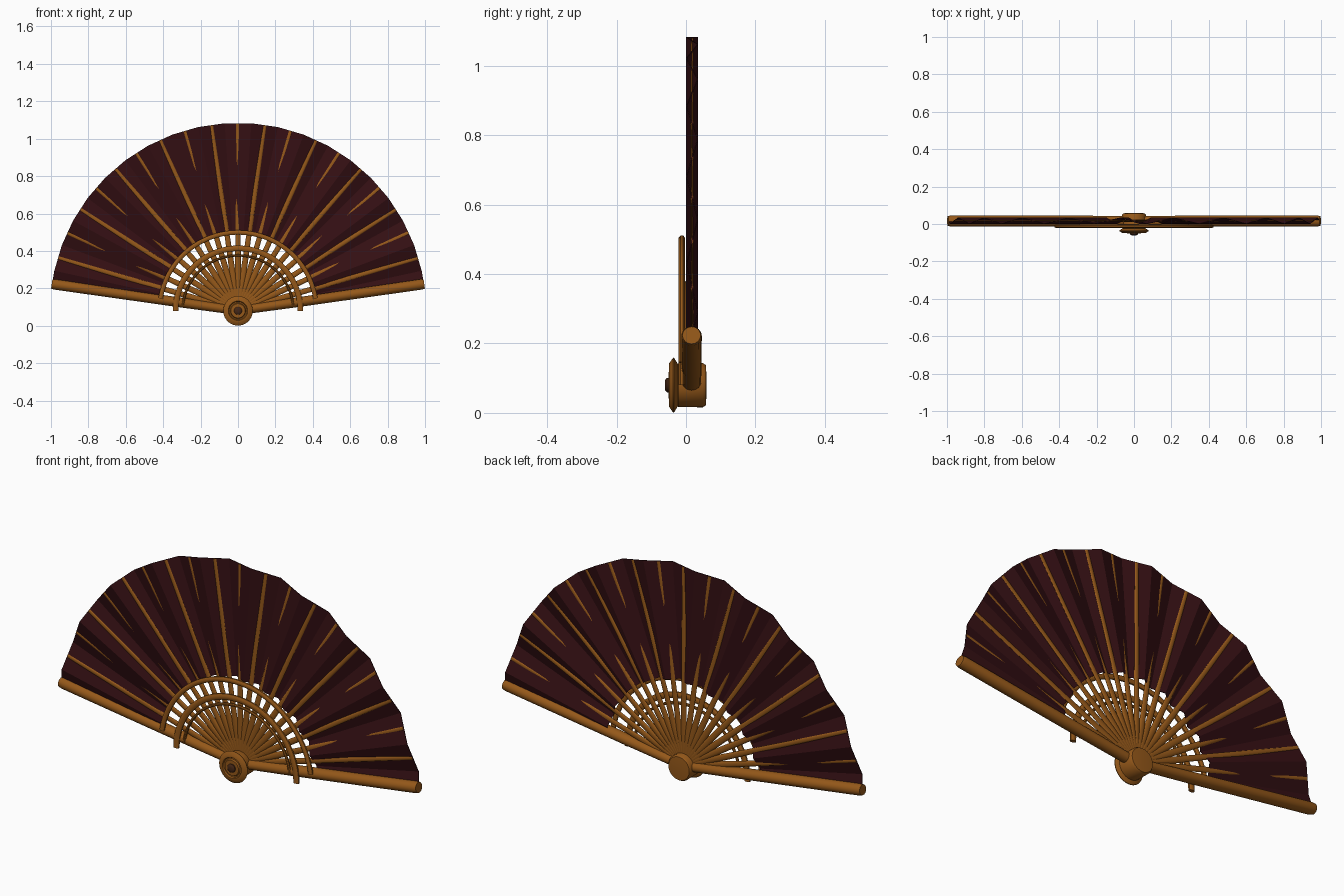
import bpy, bmesh, math
from mathutils import Vector

if "Cube" in bpy.data.objects:
    bpy.data.objects.remove(bpy.data.objects["Cube"])

PIVOT = Vector((0, 0, 0.08))      # rivet centre
START, STEP, COUNT = math.radians(8.2), math.radians(8.18), 20
LEAF_Y = 0.0175                   # middle plane of the leaf


def material(name, rgb):
    m = bpy.data.materials.new(name)
    m.diffuse_color = (*rgb, 1)
    m.use_nodes = True
    m.node_tree.nodes["Principled BSDF"].inputs["Base Color"].default_value = m.diffuse_color
    return m


WOOD = material("golden brown wood", (0.30, 0.098, 0.010))
LEAF = material("dark maroon cloth", (0.034, 0.0048, 0.0065))
PIN = material("dark bronze pin", (0.06, 0.02, 0.008))


def polar(angle, r, y):
    return PIVOT + Vector((r * math.cos(angle), y, r * math.sin(angle)))


def finish(name, bm, mat, smooth=True):
    bmesh.ops.recalc_face_normals(bm, faces=bm.faces)
    mesh = bpy.data.meshes.new(name)
    bm.to_mesh(mesh)
    bm.free()
    mesh.materials.append(mat)
    ob = bpy.data.objects.new(name, mesh)
    bpy.context.collection.objects.link(ob)
    if smooth:
        bpy.ops.object.select_all(action='DESELECT')
        ob.select_set(True)
        bpy.context.view_layer.objects.active = ob
        bpy.ops.object.shade_smooth_by_angle(angle=math.radians(40))
    return ob


def skin(name, rings, mat):
    """Closed skin over a list of point rings, with capped ends."""
    bm = bmesh.new()
    rows = [[bm.verts.new(p) for p in ring] for ring in rings]
    n = len(rows[0])
    for a, b in zip(rows, rows[1:]):
        for i in range(n):
            j = (i + 1) % n
            bm.faces.new((a[i], a[j], b[j], b[i]))
    bm.faces.new(rows[0])
    bm.faces.new(rows[-1])
    return finish(name, bm, mat)


def bar(name, angle, stations, y, sides, mat=WOOD):
    """Elliptical bar running outward from the rivet; stations = (radius, width, depth)."""
    across = Vector((-math.sin(angle), 0, math.cos(angle)))
    rings = []
    for r, w, d in stations:
        c = polar(angle, r, y)
        rings.append([c + across * (w / 2 * math.cos(t)) + Vector((0, d / 2 * math.sin(t), 0))
                      for t in (2 * math.pi * i / sides for i in range(sides))])
    return skin(name, rings, mat)


def arch(name, radius, width, depth, y, a0, a1, steps=48, sides=8):
    """Curved band centred on the rivet."""
    rings = []
    for s in range(steps + 1):
        a = math.radians(a0 + (a1 - a0) * s / steps)
        rings.append([polar(a, radius + width / 2 * math.cos(t), y + depth / 2 * math.sin(t))
                      for t in (2 * math.pi * (i + 0.5) / sides for i in range(sides))])
    return skin(name, rings, WOOD)


def turned(name, profile, mat, sides=40):
    """Turned part about the rivet axis; profile = (radius, y)."""
    return skin(name, [[polar(2 * math.pi * i / sides, r, y) for i in range(sides)]
                       for r, y in profile], mat)


# Pleated leaf: zigzag sheet with folds halfway between the sticks
angles = [START] + [START + STEP * (k + 0.5) for k in range(COUNT)] + [START + STEP * COUNT]
bm = bmesh.new()
rows = []
for k, a in enumerate(angles):
    off = 0 if k in (0, COUNT + 1) else (0.016 if k % 2 else -0.016)
    rows.append([bm.verts.new(polar(a, r, LEAF_Y + off)) for r in (0.425, 1.005)])
for a, b in zip(rows, rows[1:]):
    bm.faces.new((a[0], a[1], b[1], b[0]))
leaf = finish("pleated_leaf", bm, LEAF, smooth=False)
solid = leaf.modifiers.new("thickness", 'SOLIDIFY')
solid.thickness = 0.003
solid.offset = 0

# Sticks: run through the middle of each pleat
for k in range(1, COUNT):
    bar(f"stick_{k}", START + STEP * k,
        [(0.02, 0.030, 0.014), (0.22, 0.032, 0.014), (0.43, 0.027, 0.011), (1.0, 0.019, 0.008)],
        LEAF_Y, 10)

# Guards: thick rounded outer sticks
for side, a in (("right", START), ("left", math.pi - START)):
    bar(f"guard_{side}", a, [(0.0, 0.046, 0.054), (0.3, 0.052, 0.057), (0.99, 0.056, 0.059),
                             (1.006, 0.050, 0.052)], 0.016, 24)

# Decorative arches across the front of the sticks
arch("outer_arch", 0.419, 0.026, 0.020, -0.012, 9, 171)
arch("middle_arch", 0.334, 0.032, 0.020, -0.012, 0, 180)
arch("inner_arch", 0.296, 0.014, 0.016, -0.008, 6, 174)

# Hub through the sticks
turned("hub", [(0.055, -0.028), (0.063, -0.022), (0.064, 0.048), (0.058, 0.057), (0.03, 0.059)], WOOD)
# Front washer with a raised rim and groove
turned("front_washer", [(0.060, -0.023), (0.078, -0.034), (0.079, -0.037), (0.062, -0.049),
                        (0.052, -0.049), (0.048, -0.043), (0.042, -0.043), (0.038, -0.050),
                        (0.015, -0.050)], WOOD)
# Pin head
turned("rivet_pin", [(0.021, -0.045), (0.021, -0.055), (0.015, -0.060), (0.006, -0.061)], PIN, 24)
